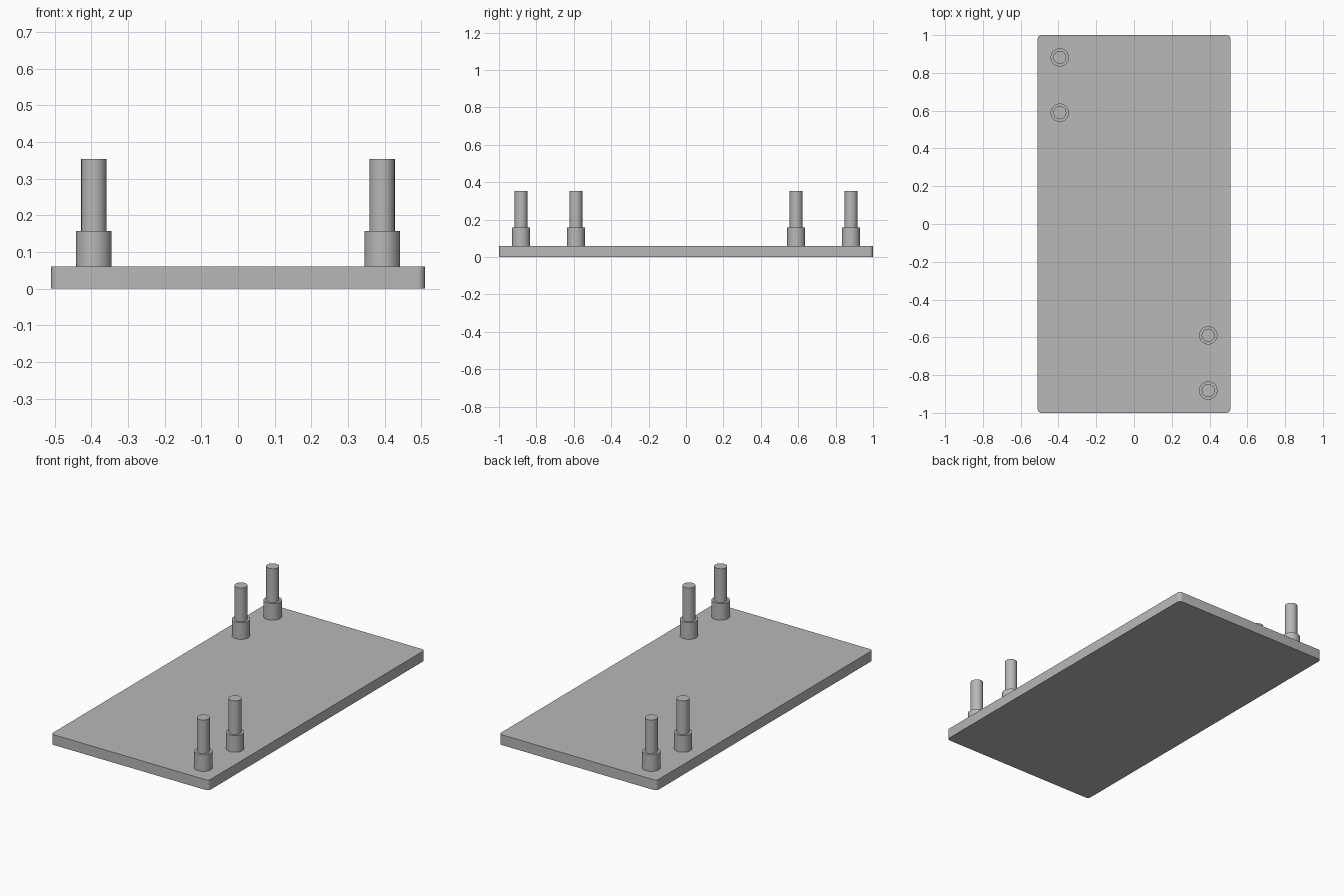
import bpy
from math import radians

cube = bpy.data.objects.get("Cube")
if cube:
    bpy.data.objects.remove(cube, do_unlink=True)

# Single plain grey
grey = bpy.data.materials.new("plain grey")
grey.use_nodes = True
color = (0.48, 0.48, 0.48, 1)
grey.diffuse_color = color
grey.node_tree.nodes["Principled BSDF"].inputs["Base Color"].default_value = color

PLATE_TOP, COLLAR_TOP, PIN_TOP = 0.06, 0.157, 0.354


def finish(obj, name):
    obj.name = name
    obj.data.materials.append(grey)
    bpy.ops.object.shade_smooth_by_angle(angle=radians(30))


def cylinder(name, x, y, radius, bottom, top):
    bpy.ops.mesh.primitive_cylinder_add(
        vertices=48, radius=radius, depth=top - bottom,
        location=(x, y, (top + bottom) / 2))
    finish(bpy.context.object, name)


# Base plate with rounded upright corners
bpy.ops.mesh.primitive_cube_add(size=1, location=(0, 0, PLATE_TOP / 2))
plate = bpy.context.object
plate.scale = (1.02, 2, PLATE_TOP)
bpy.ops.object.transform_apply(location=False, rotation=False, scale=True)
weights = plate.data.attributes.new("bevel_weight_edge", "FLOAT", "EDGE")
for edge in plate.data.edges:
    a, b = (plate.data.vertices[i].co for i in edge.vertices)
    weights.data[edge.index].value = 1.0 if abs(a.z - b.z) > 0.01 else 0.0
bevel = plate.modifiers.new("rounded corners", "BEVEL")
bevel.limit_method = "WEIGHT"
bevel.width = 0.02
bevel.segments = 6
bpy.ops.object.modifier_apply(modifier=bevel.name)
finish(plate, "base_plate")

# Two stepped pegs at each of two opposite corners
for side, end in ((-1, "back_right"), (1, "front_left")):
    for place, y in (("outer", 0.882), ("inner", 0.589)):
        x, peg_y = side * 0.393, -side * y
        cylinder(f"{end}_{place}_collar", x, peg_y, 0.0485, PLATE_TOP, COLLAR_TOP)
        cylinder(f"{end}_{place}_pin", x, peg_y, 0.0345, COLLAR_TOP, PIN_TOP)
